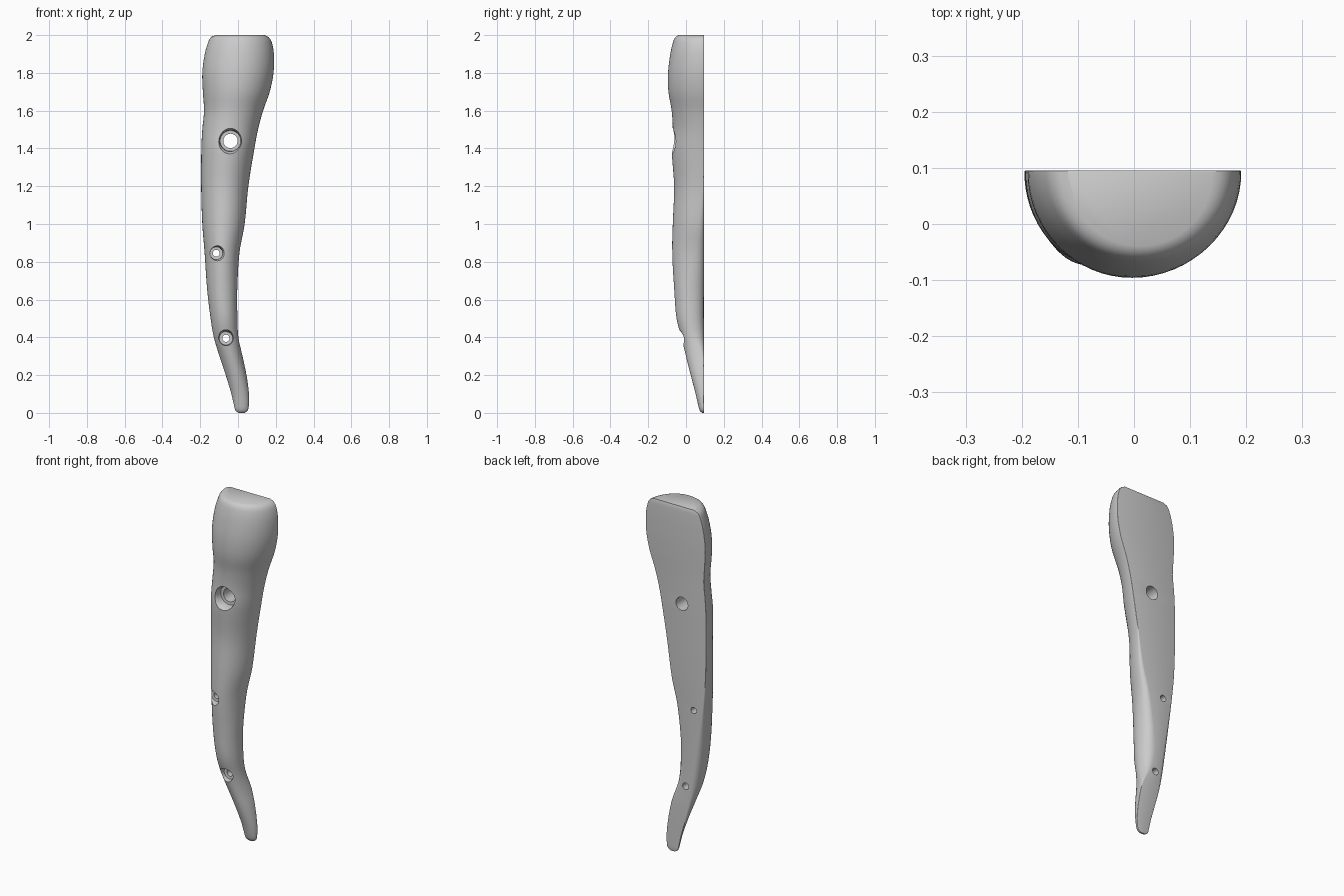
import bpy, bmesh, math

if "Cube" in bpy.data.objects:
    bpy.data.objects.remove(bpy.data.objects["Cube"])

BACK = 0.095  # plane of the flat back

# z, left edge, right edge, front y, gap from flat face to left edge, gap to right edge
ROWS = [
    (0.000, 0.005, 0.035, 0.085, .002, .002),
    (0.010, -0.012, 0.050, 0.074, .002, .002),
    (0.035, -0.020, 0.057, 0.066, .002, .002),
    (0.10, -0.035, 0.058, 0.051, .002, .003),
    (0.20, -0.065, 0.045, 0.025, .005, .003),
    (0.30, -0.098, 0.024, 0.000, .015, .006),
    (0.40, -0.128, 0.002, -0.024, .032, .036),
    (0.50, -0.145, -0.003, -0.050, .035, .055),
    (0.65, -0.163, -0.004, -0.062, .030, .050),
    (0.85, -0.177, 0.008, -0.073, .010, .032),
    (1.00, -0.189, 0.035, -0.070, .004, .018),
    (1.20, -0.195, 0.055, -0.063, .002, .004),
    (1.40, -0.194, 0.087, -0.076, .002, .002),
    (1.50, -0.189, 0.106, -0.070, .002, .002),
    (1.60, -0.180, 0.133, -0.076, .002, .002),
    (1.70, -0.186, 0.168, -0.093, .002, .002),
    (1.80, -0.189, 0.188, -0.095, .002, .002),
    (1.90, -0.176, 0.190, -0.083, .002, .002),
    (1.965, -0.157, 0.178, -0.068, .002, .002),
    (1.99, -0.142, 0.162, -0.056, .002, .002),
    (2.00, -0.118, 0.140, -0.040, .002, .002),
]


def slope(i, c):
    a, b = max(i - 1, 0), min(i + 1, len(ROWS) - 1)
    return (ROWS[b][c] - ROWS[a][c]) / (ROWS[b][0] - ROWS[a][0])


def blend(i, t, c):
    """Smooth interpolation of column c between rows i and i+1."""
    h = ROWS[i + 1][0] - ROWS[i][0]
    return ((2*t**3 - 3*t*t + 1) * ROWS[i][c] + (t**3 - 2*t*t + t) * h * slope(i, c)
            + (3*t*t - 2*t**3) * ROWS[i + 1][c] + (t**3 - t*t) * h * slope(i + 1, c))


def section(z, left, right, front, gap_l, gap_r):
    """Half-oval cut by the back plane, tucking in where the flat face is narrow."""
    mid, half = (left + right) / 2, (right - left) / 2
    pts = []
    for k in range(-5, 38):
        a = math.pi * k / 32
        right_side = math.cos(a) > 0
        gap = max(gap_r if right_side else gap_l, 0.001)
        wide = BACK - min(1.4 * gap, 0.45 * (BACK - front))   # y of the widest point
        if 0 <= k <= 32:
            y = wide + (front - wide) * math.sin(a)
            x = mid + half * math.cos(a)
        else:
            q = (-k if k < 0 else k - 32) / 5 * math.pi / 2
            y = wide + (BACK - wide) * math.sin(q)
            inset = gap * (1 - math.cos(q))
            x = right - inset if right_side else left + inset
        pts.append((x, y, z))
    return pts


# Half root body, lofted through the sections
bm = bmesh.new()
rings = []
for i in range(len(ROWS) - 1):
    steps = max(2, round((ROWS[i + 1][0] - ROWS[i][0]) / 0.025))
    for s in range(steps + (i == len(ROWS) - 2)):
        t = s / steps
        z = ROWS[i][0] + t * (ROWS[i + 1][0] - ROWS[i][0])
        vals = [blend(i, t, c) for c in range(1, 6)]
        rings.append([bm.verts.new(p) for p in section(z, *vals)])
for a, b in zip(rings, rings[1:]):
    n = len(a)
    for k in range(n):
        m = (k + 1) % n
        bm.faces.new((a[k], a[m], b[m], b[k]))
bm.faces.new(rings[0])
bm.faces.new(rings[-1])
bmesh.ops.recalc_face_normals(bm, faces=bm.faces)
mesh = bpy.data.meshes.new("half_root_body")
bm.to_mesh(mesh)
bm.free()
body = bpy.data.objects.new("half_root_body", mesh)
bpy.context.collection.objects.link(body)


def hole_cutter(name, x, z, surface, floor, outer, inner):
    """Stepped round cutter along y: soft rim, counterbore, through hole."""
    prof = [(-0.3, outer * 1.06), (surface - 0.004, outer * 1.06), (surface + 0.008, outer * 0.95),
            (surface + 0.02, outer * 0.88), (floor, outer * 0.84), (floor + 0.001, inner), (0.2, inner)]
    n = 40
    bm = bmesh.new()
    loops = [[bm.verts.new((x + r * math.cos(2*math.pi*k/n), y, z + r * math.sin(2*math.pi*k/n)))
              for k in range(n)] for y, r in prof]
    for a, b in zip(loops, loops[1:]):
        for k in range(n):
            bm.faces.new((a[k], a[(k+1) % n], b[(k+1) % n], b[k]))
    bm.faces.new(loops[0])
    bm.faces.new(loops[-1])
    bmesh.ops.recalc_face_normals(bm, faces=bm.faces)
    me = bpy.data.meshes.new(name)
    bm.to_mesh(me)
    bm.free()
    ob = bpy.data.objects.new(name, me)
    ob.hide_render = True
    bpy.context.collection.objects.link(ob)
    return ob


bpy.ops.object.select_all(action='DESELECT')
bpy.context.view_layer.objects.active = body
body.select_set(True)

# Three counterbored screw holes
for spec in [("upper_hole", -0.04, 1.44, -0.070, -0.022, 0.065, 0.038),
             ("middle_hole", -0.115, 0.845, -0.068, -0.030, 0.040, 0.018),
             ("lower_hole", -0.064, 0.395, -0.022, 0.016, 0.042, 0.019)]:
    cutter = hole_cutter(*spec)
    mod = body.modifiers.new(spec[0], 'BOOLEAN')
    mod.operation, mod.solver, mod.object = 'DIFFERENCE', 'EXACT', cutter
    bpy.ops.object.modifier_apply(modifier=mod.name)
    bpy.data.objects.remove(cutter)

bpy.ops.object.shade_smooth_by_angle(angle=math.radians(35))
